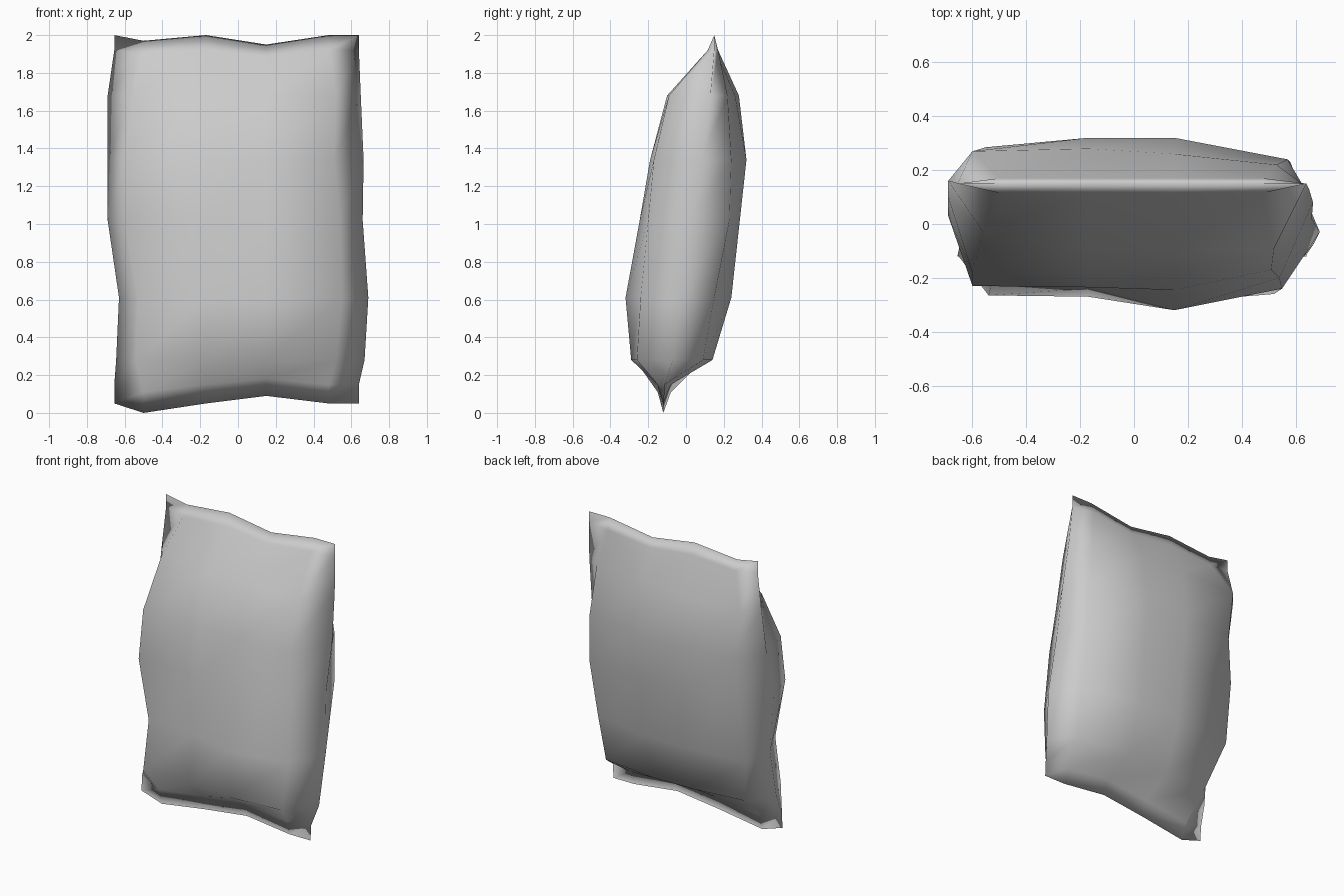
import bpy
import bmesh

cube = bpy.data.objects.get("Cube")
if cube:
    bpy.data.objects.remove(cube, do_unlink=True)

# One plain paper colour
paper = bpy.data.materials.new("grey paper")
paper.use_nodes = True
grey = (0.6, 0.6, 0.6, 1)
paper.diffuse_color = grey
paper.node_tree.nodes["Principled BSDF"].inputs["Base Color"].default_value = grey

# Two inner columns run up the front and the back
inner_left, inner_right = -0.17, 0.15

# Uneven seam heights, column by column
bottom_wave = (0, -0.05, 0, 0.04, 0, 0)
top_wave = (0, -0.03, 0, -0.05, 0, 0)

# Filled body: height, right fold, front corner, front depths, front corner,
# left fold, back corner, back depths, back corner
body = [
    (0.28, (-0.645, -0.07), (-0.54, -0.265), (-0.27, -0.29), (0.52, -0.26),
     (0.67, -0.07), (0.55, 0.09), (0.14, 0.13), (-0.51, 0.09)),
    (0.61, (-0.63, -0.02), (-0.53, -0.22), (-0.24, -0.32), (0.55, -0.24),
     (0.69, -0.03), (0.57, 0.15), (0.24, 0.24), (-0.6, 0.2)),
    (1.02, (-0.69, 0.03), (-0.6, -0.23), (-0.235, -0.245), (0.54, -0.2),
     (0.66, 0.02), (0.58, 0.23), (0.285, 0.285), (-0.59, 0.26)),
    (1.34, (-0.69, 0.1), (-0.6, -0.18), (-0.19, -0.19), (0.51, -0.17),
     (0.665, 0.08), (0.57, 0.24), (0.32, 0.32), (-0.55, 0.285)),
    (1.68, (-0.69, 0.16), (-0.56, -0.03), (-0.09, -0.1), (0.52, -0.09),
     (0.65, 0.13), (0.53, 0.22), (0.26, 0.28), (-0.6, 0.27)),
]


def body_ring(bm, z, fold_r, front_r, front, front_l, fold_l, back_l, back, back_r):
    """One closed ring round the filled part."""
    outline = [fold_r, front_r, (inner_left, front[0]), (inner_right, front[1]), front_l,
               fold_l, back_l, (inner_right, back[0]), (inner_left, back[1]), back_r]
    return [bm.verts.new((x, y, z)) for x, y in outline]


def seam_ring(bm, z, wave, weight, front, side, back):
    """One flattened ring of a sewn seam."""
    columns = (-0.655, -0.5, inner_left, inner_right, 0.48, 0.64)
    depths = [side] + [front] * 4 + [side] + [back] * 4
    order = [0, 1, 2, 3, 4, 5, 4, 3, 2, 1]
    return [bm.verts.new((columns[i], y, z + weight * wave[i]))
            for i, y in zip(order, depths)]


# Sack with flat sewn seams at both ends
bm = bmesh.new()
rings = [seam_ring(bm, 0.05, bottom_wave, 1, -0.12, -0.12, -0.12),
         seam_ring(bm, 0.15, bottom_wave, 0.8, -0.15, -0.115, -0.08)]
rings += [body_ring(bm, *row) for row in body]
rings += [seam_ring(bm, 1.92, top_wave, 0.7, 0.115, 0.15, 0.17),
          seam_ring(bm, 2.0, top_wave, 1, 0.15, 0.15, 0.15)]
for low, high in zip(rings, rings[1:]):
    for i in range(len(low)):
        j = (i + 1) % len(low)
        bm.faces.new((low[i], low[j], high[j], high[i]))
bmesh.ops.remove_doubles(bm, verts=bm.verts, dist=0.0005)
bmesh.ops.recalc_face_normals(bm, faces=bm.faces)
for face in bm.faces:
    face.smooth = True

mesh = bpy.data.meshes.new("sack")
bm.to_mesh(mesh)
bm.free()
mesh.materials.append(paper)
sack = bpy.data.objects.new("sack", mesh)
bpy.context.collection.objects.link(sack)
